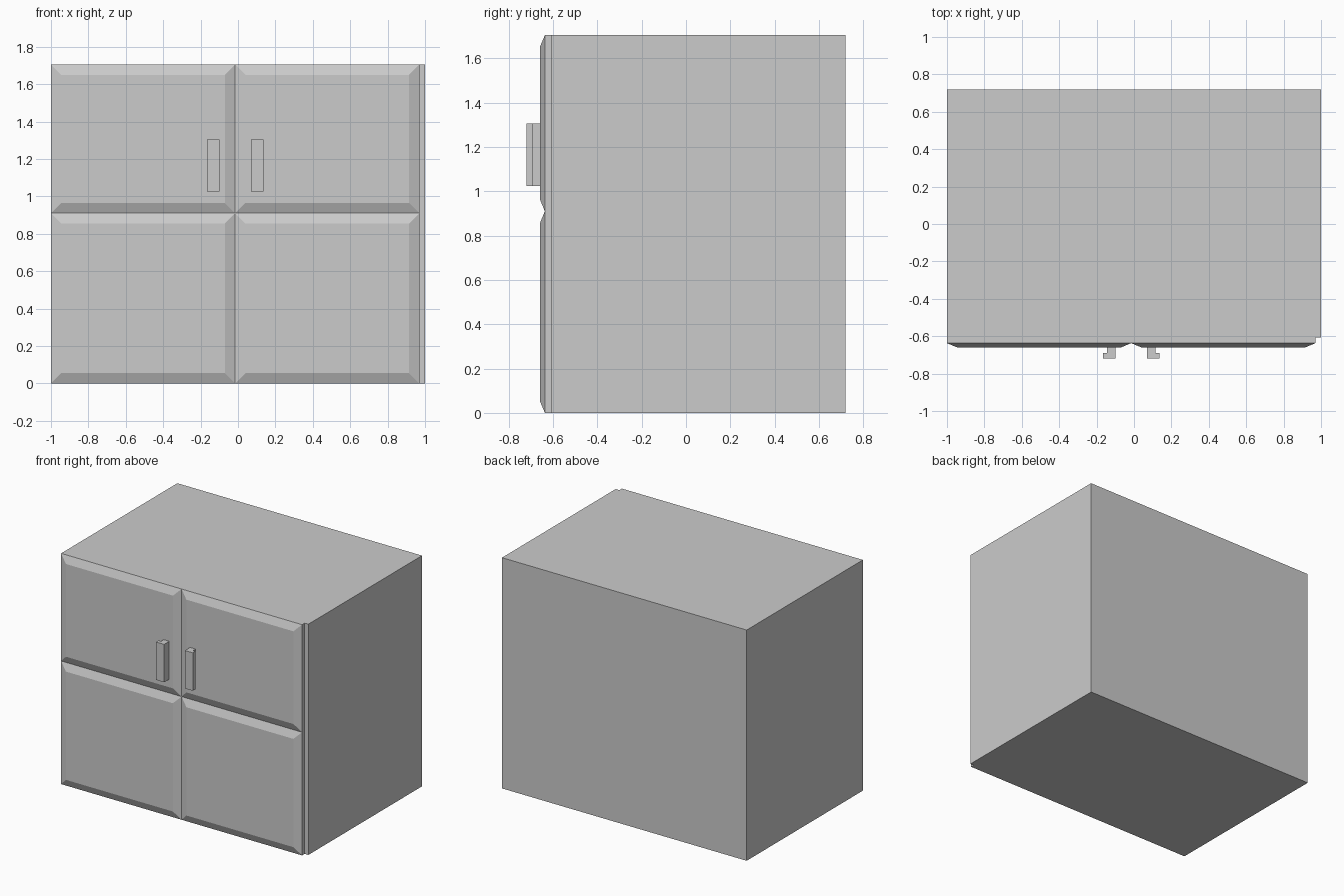
import bpy

if "Cube" in bpy.data.objects:
    bpy.data.objects.remove(bpy.data.objects["Cube"])

SEAM = -0.015          # x of the joint between the doors
FRONT, EDGE, BODY = -0.66, -0.637, -0.607   # y of panel face, bevel base, body front
H, SPLIT, BEVEL = 1.705, 0.91, 0.055


def make(name, verts, faces):
    me = bpy.data.meshes.new(name)
    me.from_pydata(verts, [], faces)
    ob = bpy.data.objects.new(name, me)
    bpy.context.collection.objects.link(ob)
    return ob


def box(name, lo, hi):
    bpy.ops.mesh.primitive_cube_add(size=1, location=[(a + b) / 2 for a, b in zip(lo, hi)])
    ob = bpy.context.object
    ob.name = name
    ob.scale = [b - a for a, b in zip(lo, hi)]
    return ob


def door_panel(name, x0, x1, z0, z1):
    """Slab whose front face is bevelled on all four edges."""
    verts = []
    for y, d in ((BODY, 0), (EDGE, 0), (FRONT, BEVEL)):
        verts += [(x0 + d, y, z0 + d), (x1 - d, y, z0 + d),
                  (x1 - d, y, z1 - d), (x0 + d, y, z1 - d)]
    faces = [(3, 2, 1, 0)[::-1][::-1], (8, 9, 10, 11)]
    for r in (0, 4):
        for i in range(4):
            j = (i + 1) % 4
            faces.append((r + i, r + j, r + 4 + j, r + 4 + i))
    return make(name, verts, faces)


def handle(name, side):
    """L-shaped grip profile extruded upward, mirrored about the door seam."""
    prof = [(0.085, FRONT), (0.085, -0.72), (0.15, -0.72),
            (0.15, -0.69), (0.13, -0.69), (0.13, FRONT)]
    if side < 0:
        prof = prof[::-1]
    n = len(prof)
    verts = [(SEAM + side * x, y, z) for z in (1.025, 1.305) for x, y in prof]
    faces = [tuple(range(n))[::-1], tuple(range(n, 2 * n))]
    faces += [(i, (i + 1) % n, n + (i + 1) % n, n + i) for i in range(n)]
    return make(name, verts, faces)


# Cabinet body
box("cabinet_body", (-1, BODY, 0), (1, 0.72, H))

# Doors: an upper and a lower panel on each side, plus a handle
for label, side, x0, x1 in (("left", -1, -1, SEAM), ("right", 1, SEAM, 0.97)):
    door_panel(f"{label}_lower_door", x0, x1, 0, SPLIT)
    door_panel(f"{label}_upper_door", x0, x1, SPLIT, H)
    handle(f"{label}_handle", side)
